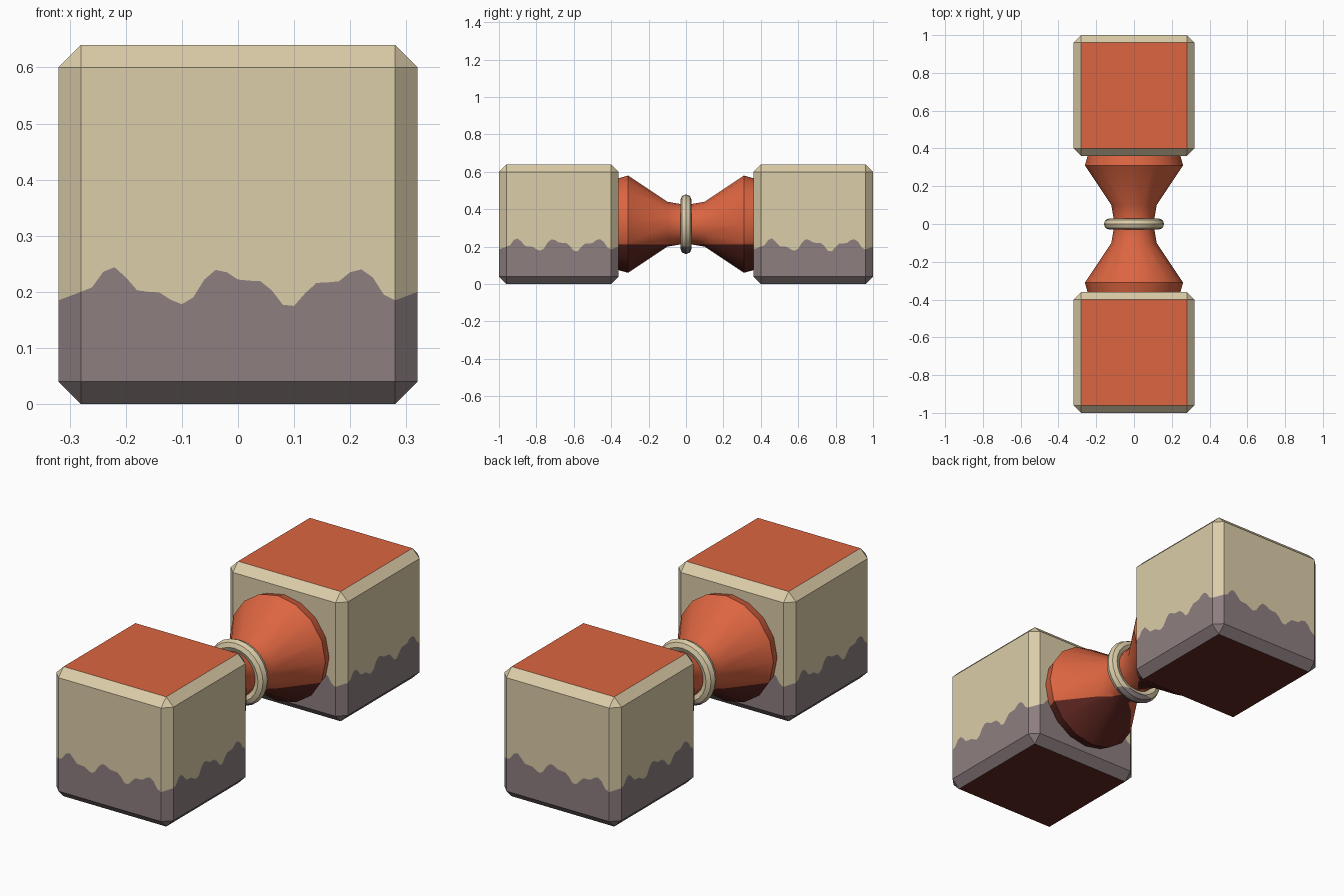
import bpy, bmesh, math
from mathutils import Matrix, Vector

if "Cube" in bpy.data.objects:
    bpy.data.objects.remove(bpy.data.objects["Cube"])


def material(name, r, g, b):
    def lin(c):
        c /= 255
        return c / 12.92 if c <= 0.04045 else ((c + 0.055) / 1.055) ** 2.4
    m = bpy.data.materials.new(name)
    m.diffuse_color = (lin(r), lin(g), lin(b), 1)
    m.use_nodes = True
    m.node_tree.nodes["Principled BSDF"].inputs["Base Color"].default_value = m.diffuse_color
    return m


CREAM = material("cream", 220, 205, 169)
ORANGE = material("orange", 220, 101, 65)
GREY = material("purple_grey", 141, 126, 128)
MAROON = material("maroon", 96, 39, 33)
MID = 0.32      # axis height


def finish(bm, name, mats, smooth=None):
    bmesh.ops.recalc_face_normals(bm, faces=bm.faces)
    me = bpy.data.meshes.new(name)
    bm.to_mesh(me)
    bm.free()
    ob = bpy.data.objects.new(name, me)
    bpy.context.collection.objects.link(ob)
    for m in mats:
        me.materials.append(m)
    if smooth:
        bpy.ops.object.select_all(action='DESELECT')
        ob.select_set(True)
        bpy.context.view_layer.objects.active = ob
        bpy.ops.object.shade_smooth_by_angle(angle=math.radians(smooth))
    return ob


# Height of the wavy paint line across one side of a block
WAVE = [.200, .208, .236, .244, .226, .203, .200, .199, .186, .178, .190, .222,
        .239, .235, .222, .220, .219, .203, .177, .175, .198, .216, .217, .219,
        .235, .240, .226, .195, .185]


def block(name, y):
    # Chamfered cube from stacked rings; the same wave repeats on all four sides
    H, C = 0.32, 0.28
    outline = []
    for side in range(4):
        rot = Matrix.Rotation(side * math.pi / 2, 3, 'Z')
        for i, z in enumerate(WAVE):
            x = -C + 0.02 * i
            outline.append((rot @ Vector((x, -H, 0)), rot @ Vector((x, -C, 0)), z))
    bm = bmesh.new()

    def ring(inner, z):
        return [bm.verts.new((p[inner].x, p[inner].y + y, p[2] if z is None else z))
                for p in outline]

    rings = [ring(1, 0), ring(0, 0.04), ring(0, None), ring(0, 0.60), ring(1, 0.64)]
    n = len(outline)
    for k in range(4):
        for i in range(n):
            j = (i + 1) % n
            f = bm.faces.new((rings[k][i], rings[k][j], rings[k + 1][j], rings[k + 1][i]))
            f.material_index = 0 if k > 1 else 1
    bm.faces.new(rings[4]).material_index = 2
    bm.faces.new(rings[0]).material_index = 3
    bmesh.ops.remove_doubles(bm, verts=bm.verts, dist=1e-4)
    return finish(bm, name, [CREAM, GREY, ORANGE, MAROON])


def lathe(name, profile, sides, mats, closed, paint_z):
    # Turn a (y, radius) profile round the y axis and colour it by height
    bm = bmesh.new()
    rings = [[bm.verts.new((r * math.cos(a), y, MID + r * math.sin(a)))
              for a in (2 * math.pi * i / sides for i in range(sides))]
             for y, r in profile]
    if closed:
        rings.append(rings[0])
    for a, b in zip(rings, rings[1:]):
        for i in range(sides):
            j = (i + 1) % sides
            bm.faces.new((a[i], a[j], b[j], b[i]))
    if not closed:
        bm.faces.new(rings[0])
        bm.faces.new(rings[-1])
    bmesh.ops.bisect_plane(bm, geom=bm.verts[:] + bm.edges[:] + bm.faces[:],
                           plane_co=(0, 0, paint_z), plane_no=(0, 0, 1))
    for f in bm.faces:
        f.material_index = int(f.calc_center_median().z < paint_z)
    return finish(bm, name, mats, 35)


# End blocks
block("front_block", -0.68)
block("back_block", 0.68)

# Hourglass spool between the blocks
half = [(0.37, 0.243), (0.31, 0.26), (0.10, 0.12), (0.03, 0.108)]
lathe("spool", [(-y, r) for y, r in half] + half[::-1], 16, [ORANGE, MAROON], False, 0.212)

# Ring round the waist
ring_profile = [(0.03 * math.sin(a), 0.13 + 0.03 * math.cos(a))
                for a in (math.pi / 4 * i for i in range(8))]
lathe("waist_ring", ring_profile, 24, [CREAM, GREY], True, 0.20)
